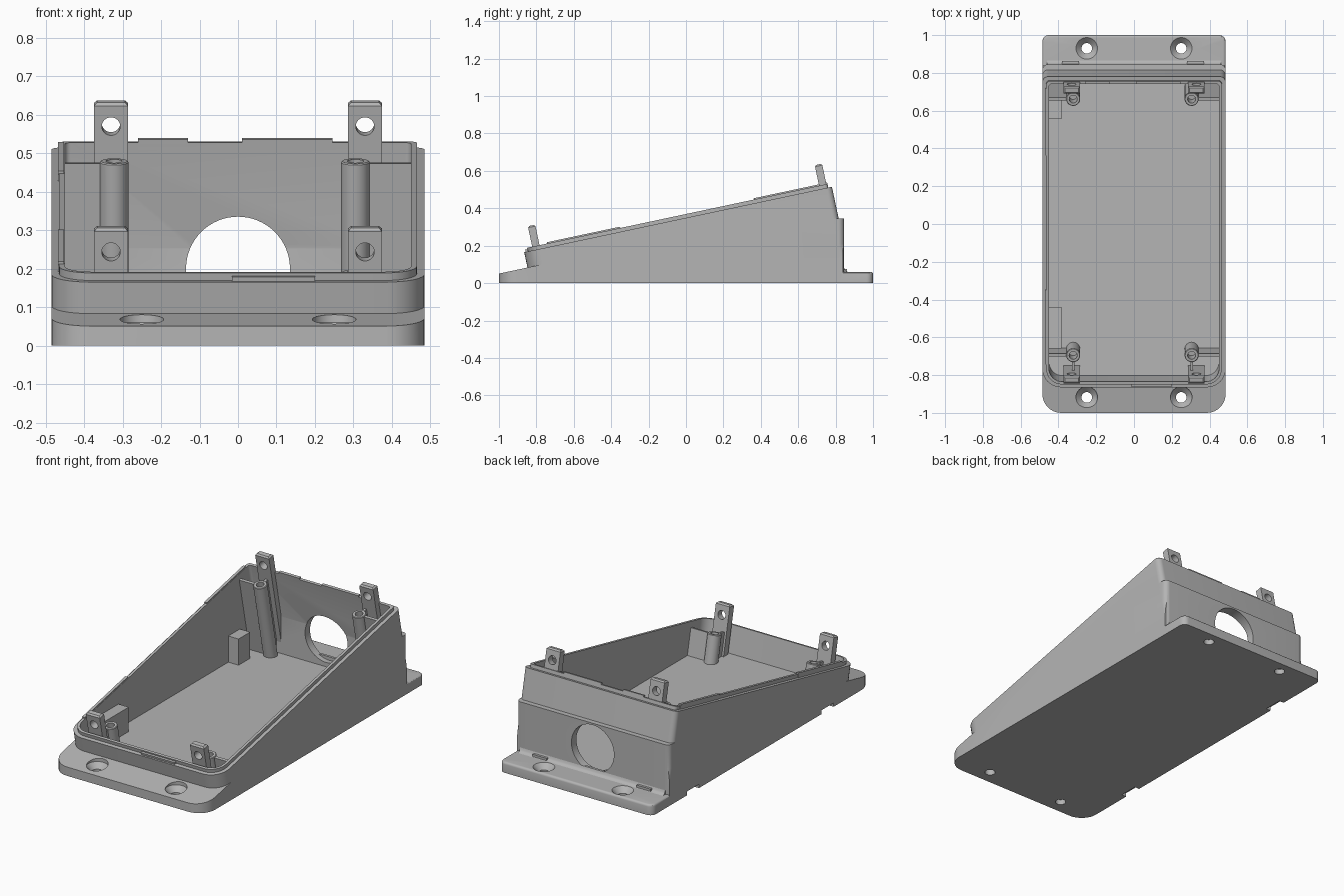
import bpy, bmesh
from math import sin, cos, pi, atan2
from mathutils import Matrix, Vector

if "Cube" in bpy.data.objects:
    bpy.data.objects.remove(bpy.data.objects["Cube"])

gray = bpy.data.materials.new("plain_gray")
gray.use_nodes = True
gray.diffuse_color = (0.46, 0.46, 0.46, 1)
gray.node_tree.nodes["Principled BSDF"].inputs["Base Color"].default_value = (0.46, 0.46, 0.46, 1)

# Frame of the slanted rim: origin at the front edge, y along the slope
SLOPE = atan2(0.35, 1.645)
TILT = Matrix.Translation((0, -0.865, 0.165)) @ Matrix.Rotation(SLOPE, 4, 'X')
LENGTH = 1.682
HALF = 0.485
FLAT = Matrix()


def finish(name, bm, frame=FLAT, clips=()):
    """Place a mesh, trim it with (point, outward normal) planes, make an object."""
    bm.transform(frame)
    for point, normal in clips:
        cut = bmesh.ops.bisect_plane(bm, geom=bm.verts[:] + bm.edges[:] + bm.faces[:],
                                     plane_co=point, plane_no=normal, clear_outer=True)
        edges = [e for e in cut["geom_cut"] if isinstance(e, bmesh.types.BMEdge)]
        if edges:
            bmesh.ops.holes_fill(bm, edges=edges, sides=0)
    bmesh.ops.recalc_face_normals(bm, faces=bm.faces[:])
    mesh = bpy.data.meshes.new(name)
    bm.to_mesh(mesh)
    bm.free()
    mesh.materials.append(gray)
    ob = bpy.data.objects.new(name, mesh)
    bpy.context.collection.objects.link(ob)
    return ob


def prism(name, half, y0, y1, z0, z1, front_r, back_r, frame=FLAT, clips=(), soften=0):
    """Rounded rectangle in plan, extruded upward."""
    bm = bmesh.new()
    ring = []
    corners = [(half, y1, back_r, 0), (-half, y1, back_r, 1),
               (-half, y0, front_r, 2), (half, y0, front_r, 3)]
    for x, y, r, quarter in corners:
        cx = x - r if x > 0 else x + r
        cy = y - r if y == y1 else y + r
        for i in range(9 if r else 1):
            a = (quarter + i / 8) * pi / 2
            ring.append(bm.verts.new((cx + r * cos(a), cy + r * sin(a), z0)))
    base = bm.faces.new(ring)
    top = bmesh.ops.extrude_face_region(bm, geom=[base])["geom"]
    bmesh.ops.translate(bm, verts=[v for v in top if isinstance(v, bmesh.types.BMVert)],
                        vec=(0, 0, z1 - z0))
    if soften:
        rim = [e for e in bm.edges if all(abs(v.co.z - z1) < 1e-5 for v in e.verts)]
        bmesh.ops.bevel(bm, geom=rim, offset=soften, segments=3, profile=0.5, affect='EDGES')
    return finish(name, bm, frame, clips)


def box(name, x0, x1, y0, y1, z0, z1, frame=FLAT, clips=(), bevel=0):
    bm = bmesh.new()
    bmesh.ops.create_cube(bm, size=1)
    for v in bm.verts:
        v.co = Vector(((x0 + x1) / 2 + v.co.x * (x1 - x0),
                       (y0 + y1) / 2 + v.co.y * (y1 - y0),
                       (z0 + z1) / 2 + v.co.z * (z1 - z0)))
    if bevel:
        rim = [e for e in bm.edges if all(abs(v.co.z - z1) < 1e-5 for v in e.verts)]
        bmesh.ops.bevel(bm, geom=rim, offset=bevel, segments=1, affect='EDGES')
    return finish(name, bm, frame, clips)


def lathe(name, profile, frame, clips=(), n=32):
    """Turn a (radius, height) profile round z; both ends are capped."""
    bm = bmesh.new()
    rings = [[bm.verts.new((r * cos(2 * pi * i / n), r * sin(2 * pi * i / n), z))
              for i in range(n)] for r, z in profile]
    for a, b in zip(rings, rings[1:]):
        for i in range(n):
            j = (i + 1) % n
            bm.faces.new((a[i], a[j], b[j], b[i]))
    bm.faces.new(rings[0])
    bm.faces.new(rings[-1])
    return finish(name, bm, frame, clips)


def combine(target, tool, operation):
    mod = target.modifiers.new(operation, 'BOOLEAN')
    mod.object, mod.operation, mod.solver = tool, operation, 'EXACT'
    bpy.context.view_layer.objects.active = target
    bpy.ops.object.modifier_apply(modifier=mod.name)
    bpy.data.objects.remove(tool)


ground = ((0, 0, 0), (0, 0, -1))
floor = ((0, 0, 0.04), (0, 0, -1))
in_floor = ((0, 0, 0.03), (0, 0, -1))
in_back = ((0, 0.82, 0), (0, 1, 0))

# Sloped housing with upright lower back, mounting flanges and rim lip
housing = prism("housing", HALF, 0, LENGTH, -0.7, 0, 0.1, 0.03, TILT,
                [ground, ((0, 0.84, 0), (0, 1, 0))])
solids = [
    prism("lower_back", HALF, 0.4, 0.845, 0, 0.345, 0, 0.03),
    prism("back_flange", HALF, 0.4, 1, 0, 0.06, 0, 0.035, soften=0.012),
    prism("front_flange", HALF, -1, -0.5, 0, 0.2, 0.1, 0, FLAT,
          [((0, -0.98, 0.055), (0, -sin(SLOPE), cos(SLOPE)))]),
    prism("rim_lip", 0.465, 0.02, LENGTH - 0.02, -0.03, 0.02, 0.085, 0.02, TILT),
]
for solid in solids:
    combine(housing, solid, 'UNION')

# Hollow inside and round cable opening
combine(housing, prism("cavity", 0.45, 0.035, LENGTH - 0.035, -0.7, 0.1, 0.07, 0.015, TILT,
                       [floor, ((0, 0.80, 0), (0, 1, 0))]), 'DIFFERENCE')
combine(housing, lathe("cable_opening", [(0.135, -0.2), (0.135, 0.2)],
                       Matrix.Translation((0, 0.85, 0.2)) @ Matrix.Rotation(pi / 2, 4, 'X'),
                       n=64), 'DIFFERENCE')

# Countersunk mounting holes
for x in (-0.25, 0.25):
    for y in (-0.918, 0.93):
        combine(housing, lathe("screw_hole", [(0.028, -0.05), (0.028, 0.03), (0.057, 0.06), (0.057, 0.12)],
                               Matrix.Translation((x, y, 0))), 'DIFFERENCE')

# Latch notches under the side edge
for y in (-0.59, 0.63):
    combine(housing, box("notch", -0.52, -0.455, y - 0.055, y + 0.055, -0.02, 0.022), 'DIFFERENCE')

# Fillet and small pads where the back wall meets its flange
bm = bmesh.new()
curve = [(0.83, 0.05), (0.868, 0.0595), (0.856, 0.064), (0.849, 0.072), (0.8445, 0.085), (0.83, 0.085)]
face = bm.faces.new([bm.verts.new((-0.46, y, z)) for y, z in curve])
new = bmesh.ops.extrude_face_region(bm, geom=[face])["geom"]
bmesh.ops.translate(bm, verts=[v for v in new if isinstance(v, bmesh.types.BMVert)], vec=(0.92, 0, 0))
finish("back_fillet", bm)
for x in (-0.335, 0.325):
    box("back_pad", x - 0.045, x + 0.045, 0.83, 0.862, 0.05, 0.075)

# Standing latch tabs with cross holes
for side, sx in (("right", -0.33), ("left", 0.33)):
    for end, y in (("front", 0.068), ("back", 1.636)):
        tab = box(f"{end}_{side}_tab", sx - 0.044, sx + 0.044, y - 0.02, y + 0.02, -0.6, 0.132,
                  TILT, [in_floor, in_back], bevel=0.008)
        combine(tab, lathe("tab_hole", [(0.024, -0.1), (0.024, 0.1)],
                           TILT @ Matrix.Translation((sx, y, 0.07)) @ Matrix.Rotation(pi / 2, 4, 'X')),
                'DIFFERENCE')

# Screw posts tied to the side walls by thin ribs
for side, x, wall in (("right", -0.322, -0.46), ("left", 0.305, 0.46)):
    for end, y in (("front", 0.171), ("back", 1.558)):
        lathe(f"{end}_{side}_post",
              [(0.037, -0.6), (0.037, -0.013), (0.034, -0.01), (0.021, -0.01), (0.021, -0.1)],
              TILT @ Matrix.Translation((x, y, 0)), [in_floor])
        edge = x + (0.03 if wall > 0 else -0.03)
        box(f"{end}_{side}_rib", min(edge, wall), max(edge, wall), y - 0.008, y + 0.008,
            -0.6, -0.015, TILT, [in_floor])
        toward = 0.05 if y < 1 else 1.64
        gap = 0.03 if y > 1 else -0.03
        box(f"{end}_{side}_web", x - 0.007, x + 0.007, min(y + gap, toward), max(y + gap, toward),
            -0.6, -0.015, TILT, [in_floor, in_back])

# Latch housings on the floor beside the wall
box("back_latch_housing", -0.46, -0.385, 0.555, 0.66, 0.03, 0.19)
box("front_latch_housing", -0.46, -0.385, -0.66, -0.44, 0.03, 0.18)

# Low alignment keys along the rim
box("front_key", -0.015, 0.2, 0.008, 0.03, -0.02, 0.012, TILT)
box("back_key_right", -0.26, -0.13, LENGTH - 0.035, LENGTH - 0.02, 0, 0.029, TILT)
box("back_key_left", 0.01, 0.245, LENGTH - 0.035, LENGTH - 0.02, 0, 0.029, TILT)
box("side_key_front", -0.468, -0.452, 0.13, 0.53, 0, 0.027, TILT)
box("side_key_back", -0.468, -0.452, 1.26, 1.62, 0, 0.027, TILT)

# Smooth round surfaces, crisp edges
bpy.ops.object.select_all(action='DESELECT')
for ob in bpy.context.collection.objects:
    if ob.type == 'MESH':
        ob.select_set(True)
        bpy.context.view_layer.objects.active = ob
bpy.ops.object.shade_smooth_by_angle(angle=pi / 6)
